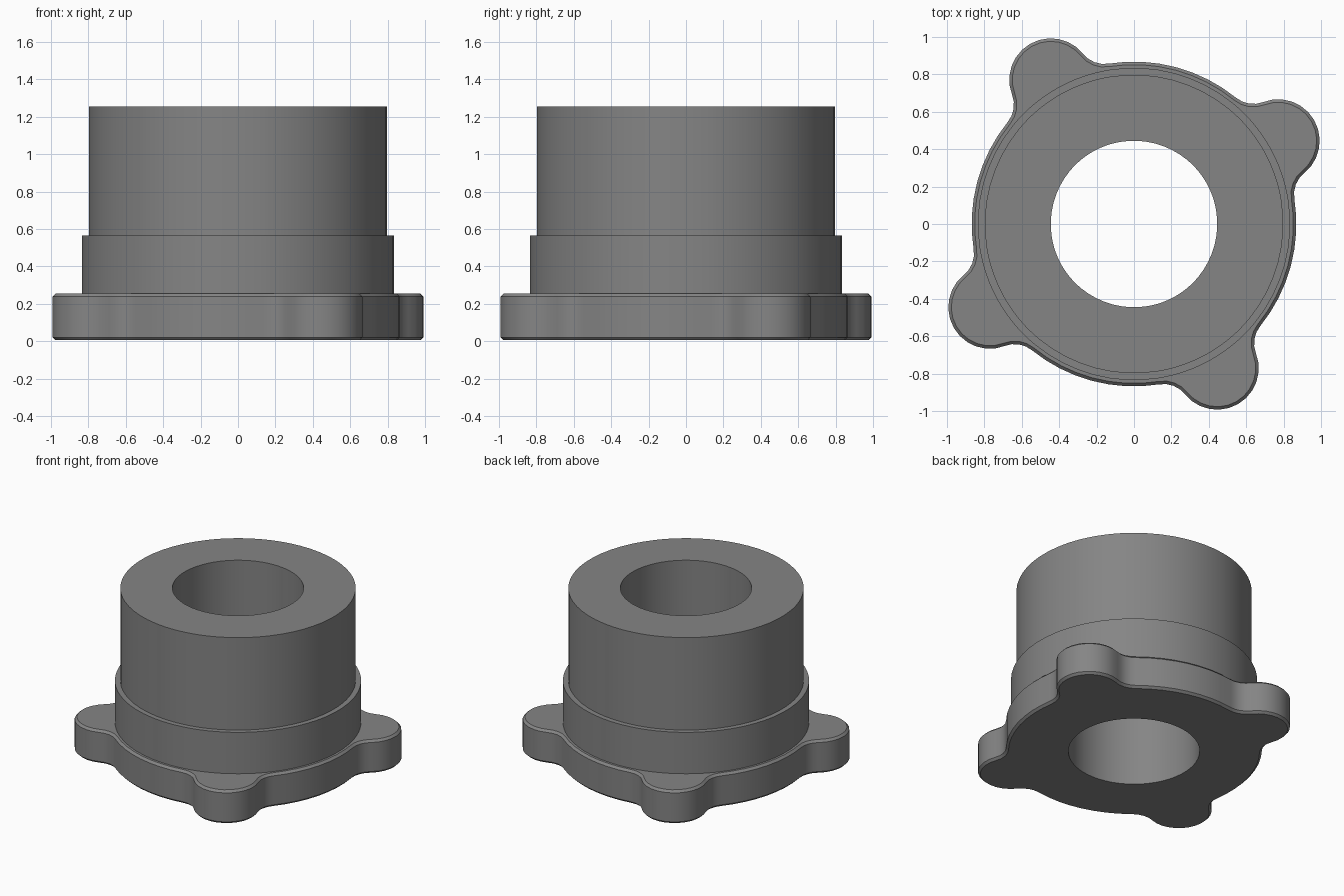
import bpy, bmesh, math
from mathutils import Vector

BORE, BODY, COLLAR, RIM = 0.445, 0.798, 0.835, 0.868
Z_BASE, Z_FLANGE, Z_COLLAR, Z_TOP = 0.005, 0.254, 0.564, 1.256
CHAMFER = 0.016
LOBE_DIST, LOBE_R, FILLET_R = 0.89, 0.222, 0.144

cube = bpy.data.objects.get("Cube")
if cube:
    bpy.data.objects.remove(cube, do_unlink=True)

grey = bpy.data.materials.new("mid_grey")
grey.use_nodes = True
colour = (0.235, 0.235, 0.235, 1)
grey.diffuse_color = colour
grey.node_tree.nodes["Principled BSDF"].inputs["Base Color"].default_value = colour


def polar(radius, angle):
    return Vector((radius * math.cos(angle), radius * math.sin(angle)))


def arc(centre, radius, start, end, steps):
    return [centre + polar(radius, start + (end - start) * i / steps) for i in range(steps)]


def flange_outline(inset=0):
    """Round rim with four filleted lobes, shrunk by inset."""
    # Fillet centre touches both the rim and the lobe from outside
    d, a, b = LOBE_DIST, RIM + FILLET_R, LOBE_R + FILLET_R
    swing = math.acos((d * d + a * a - b * b) / (2 * d * a))
    lobe, fillet = Vector((d, 0)), polar(a, swing)
    way = fillet - lobe
    lean = math.atan2(way.y, way.x)
    low = Vector((fillet.x, -fillet.y))
    bend = FILLET_R + inset
    points = []
    for k in range(4):
        turn = math.radians(30 + 90 * k)
        quarter = arc(low, bend, math.pi - swing, math.pi - lean, 4)
        quarter += arc(lobe, LOBE_R - inset, -lean, lean, 12)
        quarter += arc(fillet, bend, math.pi + lean, math.pi + swing, 4)
        quarter += arc(Vector((0, 0)), RIM - inset, swing, math.pi / 2 - swing, 8)
        c, s = math.cos(turn), math.sin(turn)
        points += [Vector((p.x * c - p.y * s, p.x * s + p.y * c)) for p in quarter]
    return points


OUTLINE = flange_outline()
INNER = flange_outline(CHAMFER)


def circle(radius):
    return [p.normalized() * radius for p in OUTLINE]


def loft(name, sections):
    """Skin a run of (loop, height) sections."""
    bm = bmesh.new()
    rings = [[bm.verts.new((p.x, p.y, z)) for p in loop] for loop, z in sections]
    n = len(OUTLINE)
    for a, b in zip(rings, rings[1:]):
        for i in range(n):
            j = (i + 1) % n
            bm.faces.new((a[i], a[j], b[j], b[i]))
    mesh = bpy.data.meshes.new(name)
    bm.to_mesh(mesh)
    bm.free()
    mesh.materials.append(grey)
    obj = bpy.data.objects.new(name, mesh)
    bpy.context.collection.objects.link(obj)
    bpy.ops.object.select_all(action="DESELECT")
    obj.select_set(True)
    bpy.context.view_layer.objects.active = obj
    bpy.ops.object.shade_smooth_by_angle(angle=math.radians(30))


# Lobed flange with chamfered edges and the lower bore
loft("lobed_flange", [
    (circle(BORE), Z_FLANGE), (circle(BORE), Z_BASE),
    (INNER, Z_BASE), (OUTLINE, Z_BASE + CHAMFER),
    (OUTLINE, Z_FLANGE - CHAMFER), (INNER, Z_FLANGE), (circle(COLLAR), Z_FLANGE)])

# Stepped collar
loft("collar", [
    (circle(COLLAR), Z_FLANGE), (circle(COLLAR), Z_COLLAR), (circle(BODY), Z_COLLAR)])

# Main sleeve with the upper bore
loft("sleeve", [
    (circle(BODY), Z_COLLAR), (circle(BODY), Z_TOP),
    (circle(BORE), Z_TOP), (circle(BORE), Z_FLANGE)])
